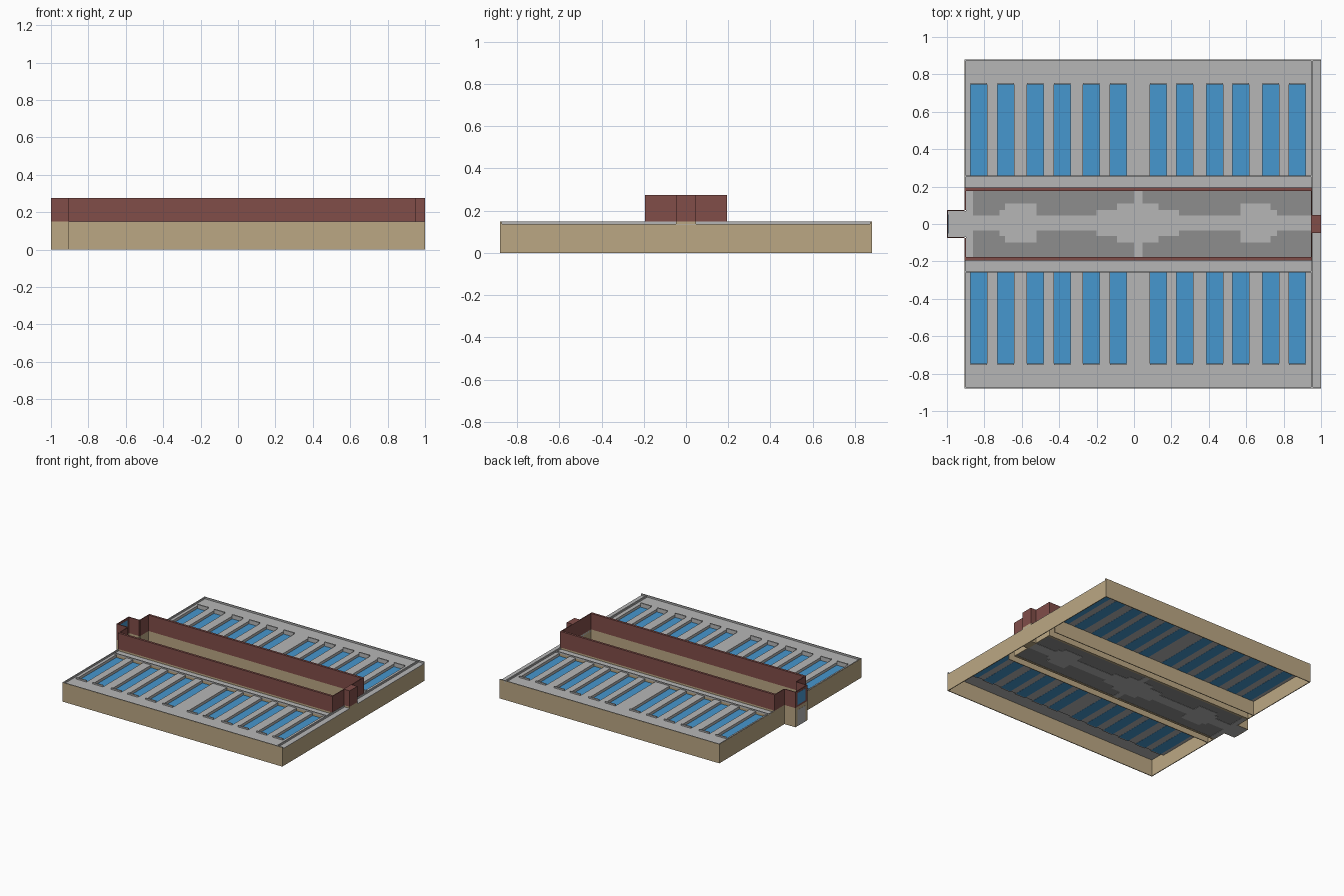
import bpy, bmesh

if "Cube" in bpy.data.objects:
    bpy.data.objects.remove(bpy.data.objects["Cube"])

def material(name, rgb):
    m = bpy.data.materials.new(name)
    m.diffuse_color = (*rgb, 1)
    m.use_nodes = True
    m.node_tree.nodes["Principled BSDF"].inputs["Base Color"].default_value = m.diffuse_color
    return m

TAN = material("tan wall", (0.50, 0.39, 0.23))
RED = material("dark red wall", (0.22, 0.075, 0.066))
GREY = material("light grey roof", (0.47, 0.47, 0.47))
DARK = material("dark grey floor", (0.27, 0.27, 0.27))
BLUE = material("blue glass", (0.062, 0.31, 0.62))

def boxes(name, mat, items):
    """One object made of boxes given as (x0, x1, y0, y1, z0, z1)."""
    bm = bmesh.new()
    for x0, x1, y0, y1, z0, z1 in items:
        vs = bmesh.ops.create_cube(bm, size=1)["verts"]
        for v in vs:
            v.co = (x1 if v.co.x > 0 else x0,
                    y1 if v.co.y > 0 else y0,
                    z1 if v.co.z > 0 else z0)
    me = bpy.data.meshes.new(name)
    bm.to_mesh(me)
    bm.free()
    me.materials.append(mat)
    ob = bpy.data.objects.new(name, me)
    bpy.context.collection.objects.link(ob)
    return ob

def both(items, c=0.0):
    """Boxes plus their mirror images across y = c."""
    return items + [(a, b, 2 * c - e, 2 * c - d, f, g) for a, b, d, e, f, g in items]

T = 0.006                 # sheet wall thickness
L, R, W = -0.905, 1.0, 0.88
ROOF, PAR, TOP = 0.137, 0.15, 0.275
GLASS = 0.116
HALL = 0.195              # half width of the central hall
HR = 0.953                # right end of the hall

# Outer walls and the inner walls on both sides of the passages
boxes("outer_walls", TAN, both([
    (L, R, W - T, W, 0, PAR - 0.001),
    (L, L + T, 0.075, W - T, 0, PAR - 0.001),
    (L + T, HR, 0.25, 0.25 + T, 0, ROOF - 0.003),
]) + [(R - T, R, -W + T, W - T, 0, ROOF - 0.003)])

# Parapet rims around the roofs
boxes("parapets", GREY, both([
    (L, R, W - T - 0.002, W - 0.001, ROOF, PAR),
    (L + 0.001, L + T + 0.002, HALL, W, ROOF, PAR),
    (L, HR, 0.25, 0.258, ROOF - 0.003, PAR - 0.003),
]) + [(HR - 0.006, HR + 0.003, -W, W, ROOF - 0.003, PAR)])

# Skylights: recessed glass strips with the roof laid between them
LEFTS = [-0.873, -0.73, -0.572, -0.427, -0.273, -0.127,
         0.085, 0.227, 0.387, 0.527, 0.687, 0.828]
SW, Y0, Y1 = 0.088, 0.258, 0.745
boxes("skylight_glass", BLUE,
      both([(x, x + SW, Y0, Y1, GLASS - 0.004, GLASS) for x in LEFTS]))
starts = [L + T] + [x + SW for x in LEFTS]
ends = LEFTS + [HR]
boxes("skylight_roof", GREY,
      both([(a, b, Y0, Y1, GLASS - 0.003, ROOF) for a, b in zip(starts, ends)]))
boxes("skylight_end_curbs", GREY,
      both([(x, x + SW, Y1, Y1 + 0.01, GLASS - 0.004, PAR - 0.002) for x in LEFTS]))
boxes("roof_edges", GREY, both([
    (L + T, HR, Y1, W - T, ROOF - 0.006, ROOF),
    (L + T, HR, HALL, 0.25, ROOF - 0.006, ROOF),
]) + [(HR, R, -W + T, W - T, ROOF - 0.006, ROOF)])

# Central hall: open shell with an entrance bay, tan below and red above
def shell(z0, z1, thick):
    return both([
        (L, HR, HALL - thick, HALL, z0, z1),
        (L, L + T, 0.075, HALL - thick, z0, z1),
        (-1, L, 0.075 - T, 0.075, z0, z1),
    ]) + [(HR - T, HR, -HALL + thick, HALL - thick, z0, z1),
          (-1, -1 + T, -0.075 + T, 0.075 - T, z0, z1)]

boxes("hall_lower_walls", TAN, shell(0, PAR, 0.018))
boxes("hall_upper_walls", RED, shell(PAR, TOP, 0.018))

# Closed stub at the right end of the hall
boxes("end_stub_lower", TAN, [(HR, R, -0.047, 0.047, 0, PAR)])
boxes("end_stub_upper", RED, [(HR, R, -0.047, 0.047, PAR, TOP)])

# Entrance window and door, as thin plates showing on both sides
boxes("entrance_window", BLUE, [(-1.001, -1 + T + 0.001, -0.05, 0.05, 0.165, 0.258)])
boxes("entrance_door", GREY, [(-1.001, -1 + T + 0.001, -0.05, 0.05, 0.0, 0.125)])

# Hall floor: dark slab with a light walkway, crossing and stall bases
boxes("hall_floor", DARK, [(-0.86, HR - T, -0.177, 0.177, 0.002, 0.004)])
C, F = 0.005, (0, 0.006)
steps = [(-0.72, -0.69, 0.07), (-0.69, -0.52, 0.105), (-0.20, -0.09, 0.07),
         (-0.09, 0.0, 0.105), (0.045, 0.13, 0.105), (0.13, 0.24, 0.07),
         (0.57, 0.73, 0.105), (0.73, 0.765, 0.07)]
boxes("hall_walkway", GREY,
      [(-0.86, HR - T, C - 0.04, C + 0.04, *F),
       (0.0, 0.045, -0.177, 0.177, *F),
       (L + T, -0.86, -0.177, 0.177, *F),
       (-1 + T, L + T, -0.07, 0.07, *F)]
      + both([(a, b, C + 0.04, C + h, *F) for a, b, h in steps], C))
